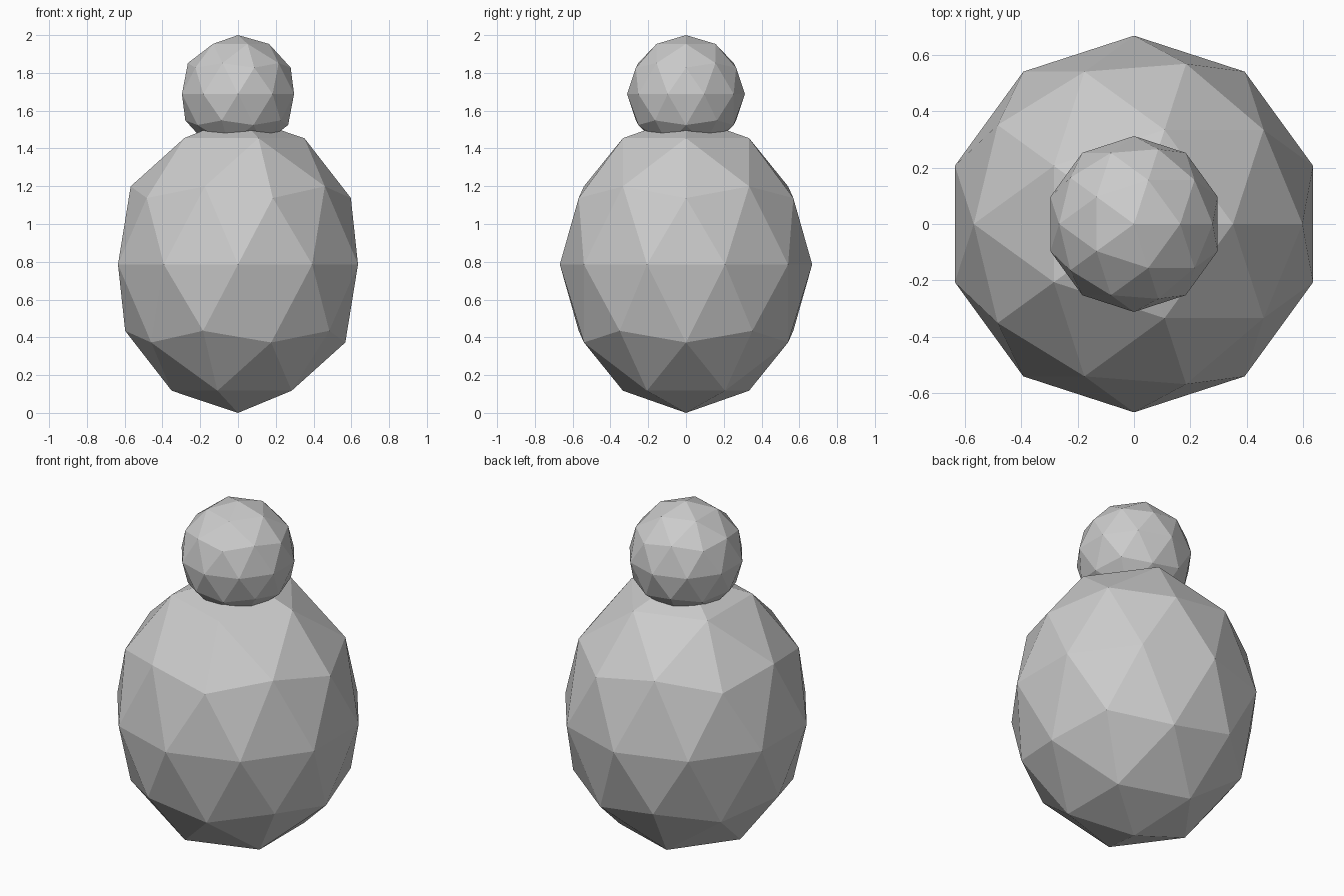
import bpy

if "Cube" in bpy.data.objects:
    bpy.data.objects.remove(bpy.data.objects["Cube"])


def ball(name, centre_z, width, height):
    """Low-poly flat-shaded ball, half-width and half-height given."""
    bpy.ops.mesh.primitive_ico_sphere_add(subdivisions=2, radius=1, location=(0, 0, centre_z))
    obj = bpy.context.object
    obj.name = name
    obj.scale = (width, width, height)
    bpy.ops.object.transform_apply(location=False, rotation=False, scale=True)
    bpy.ops.object.shade_flat()
    return obj


# Egg-shaped body resting on the ground
ball("body", 0.786, 0.668, 0.786)

# Round head sunk slightly into the top of the body
ball("head", 1.688, 0.312, 0.312)
